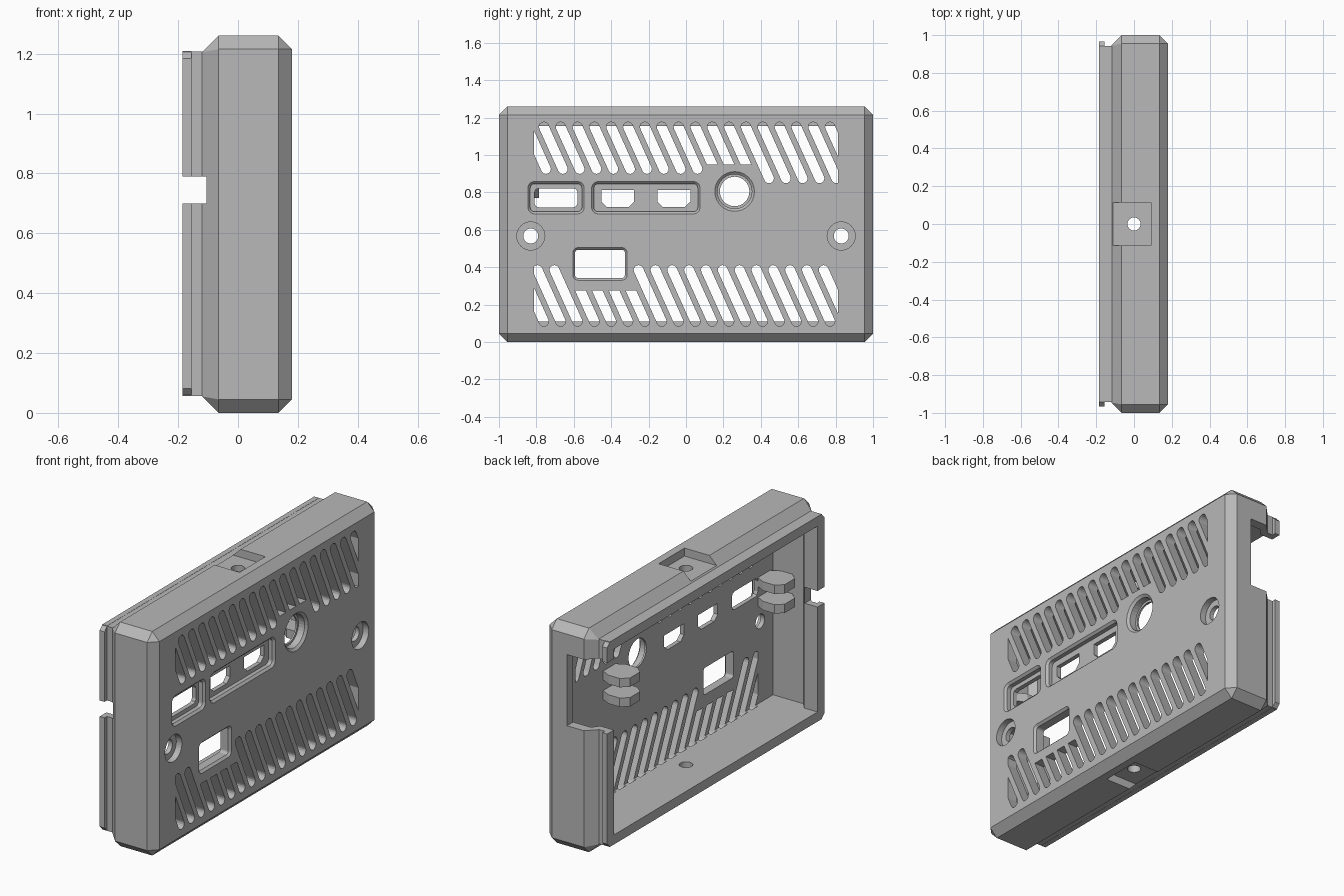
import bpy, bmesh, math
from mathutils import Matrix

if "Cube" in bpy.data.objects:
    bpy.data.objects.remove(bpy.data.objects["Cube"])

grey = bpy.data.materials.new("light_grey")
grey.use_nodes = True
grey.diffuse_color = (0.48, 0.48, 0.48, 1)
grey.node_tree.nodes["Principled BSDF"].inputs["Base Color"].default_value = grey.diffuse_color

H = 1.26          # height of the case
OUT = 0.18        # outer face of the panel
INNER = 0.12      # inner face of the panel


def finish(name, bm):
    bmesh.ops.remove_doubles(bm, verts=bm.verts, dist=1e-5)
    bmesh.ops.recalc_face_normals(bm, faces=bm.faces)
    mesh = bpy.data.meshes.new(name)
    bm.to_mesh(mesh)
    bm.free()
    mesh.materials.append(grey)
    ob = bpy.data.objects.new(name, mesh)
    bpy.context.scene.collection.objects.link(ob)
    return ob


def add_loft(bm, rings):
    """Skin a list of (x, [(y, z), ...]) outlines into a closed solid."""
    loops = [[bm.verts.new((x, y, z)) for y, z in pts] for x, pts in rings]
    n = len(loops[0])
    for a, b in zip(loops, loops[1:]):
        for i in range(n):
            j = (i + 1) % n
            bm.faces.new((a[i], a[j], b[j], b[i]))
    bm.faces.new(loops[0])
    bm.faces.new(loops[-1])


def loft(name, *rings):
    bm = bmesh.new()
    add_loft(bm, rings)
    return finish(name, bm)


def rect(y0, y1, z0, z1, c=0.0, seg=1):
    """Rectangle with cut (seg=1) or rounded corners."""
    pts = []
    for k, (y, z) in enumerate([(y1 - c, z1 - c), (y0 + c, z1 - c),
                                (y0 + c, z0 + c), (y1 - c, z0 + c)]):
        for s in range(seg + 1):
            a = math.pi / 2 * (k + s / seg)
            pts.append((y + c * math.cos(a), z + c * math.sin(a)))
    return pts


def box(name, x0, x1, y0, y1, z0, z1):
    bm = bmesh.new()
    bmesh.ops.create_cube(bm, size=1)
    for v in bm.verts:
        v.co = ((x0, x1)[v.co.x > 0], (y0, y1)[v.co.y > 0], (z0, z1)[v.co.z > 0])
    return finish(name, bm)


def circle(y, z, r):
    return [(y + r * math.cos(math.tau * i / 32), z + r * math.sin(math.tau * i / 32))
            for i in range(32)]


def clip(pts, axis, limit, sign):
    """Keep the part of a convex outline where sign * coordinate < sign * limit."""
    out = []
    for p, q in zip(pts, pts[1:] + pts[:1]):
        dp, dq = sign * (limit - p[axis]), sign * (limit - q[axis])
        if dp >= 0:
            out.append(p)
        if dp * dq < 0:
            t = dp / (dp - dq)
            out.append((p[0] + t * (q[0] - p[0]), p[1] + t * (q[1] - p[1])))
    return out


def slot(y_top, z_top, y_bot, z_bot, r=0.026):
    """Slanted slot outline with round ends."""
    start = math.atan2(z_top - z_bot, y_top - y_bot) - math.pi / 2
    pts = []
    for y, z, a0 in ((y_top, z_top, start), (y_bot, z_bot, start + math.pi)):
        pts += [(y + r * math.cos(a0 + math.pi * i / 8), z + r * math.sin(a0 + math.pi * i / 8))
                for i in range(9)]
    return pts


# Shell: chamfered block, rim lip and snap ridge
shell = loft("case_shell",
             (OUT, rect(-.955, .955, .045, H - .045)),
             (.135, rect(-1, 1, 0, H, .045)),
             (-.065, rect(-1, 1, 0, H, .045)),
             (-.12, rect(-.945, .945, .055, H - .055)))
lip = loft("rim_lip", (-.05, rect(-.943, .943, .057, H - .052)),
           (-.185, rect(-.943, .943, .057, H - .052)))
ridge = loft("snap_ridge", (-.155, rect(-.965, .965, .056, H - .051, .025)),
             (-.185, rect(-.965, .965, .056, H - .051, .025)))

cutters = []
# Hollow inside, a little wider behind the lip
cutters.append(loft("cavity", (INNER, rect(-.945, .945, .11, H - .105)),
                    (-.07, rect(-.945, .945, .11, H - .105)),
                    (-.1, rect(-.905, .905, .11, H - .105)),
                    (-.3, rect(-.905, .905, .11, H - .105))))
# End wall openings
cutters.append(box("board_slot", -.3, -.105, -1.1, -.8, .70, .79))
cutters.append(box("side_notch", -.3, .04, .8, 1.1, .70, 1.10))

# Screw pockets in the top and bottom walls
cutters.append(box("top_pocket", -.3, .09, -.115, .115, H - .045, 1.5))
cutters.append(box("bottom_pocket", -.3, .09, -.115, .115, -.2, .045))
bm = bmesh.new()
bmesh.ops.create_cone(bm, cap_ends=True, segments=32, radius1=.035, radius2=.035, depth=3,
                      matrix=Matrix.Translation((0, 0, H / 2)))
cutters.append(finish("vertical_screw_hole", bm))

# Slanted vents
bm = bmesh.new()
PITCH, LEAN = .09, .45
for k in range(-1, 19):
    y = -.76 + PITCH * k
    outlines = []
    if k < 18:
        z_end = .925 if k < 9 else .875
        pts = slot(y, 1.15, y + LEAN * (1.15 - z_end), z_end)
        outlines.append(clip(pts, 1, .95, -1) if 9 <= k <= 11 else pts)
    if k >= 0:
        pts = slot(y - LEAN * .275, .385, y, .11)
        outlines.append(clip(pts, 1, .275, 1) if 3 <= k <= 6 else pts)
    for pts in outlines:
        pts = clip(clip(pts, 0, -.812, -1), 0, .812, 1)
        if len(pts) > 2:
            add_loft(bm, [(INNER - .015, pts), (.3, pts)])
cutters.append(finish("vents", bm))


def recess(name, floor, y0, y1, z0, z1, r=.035, lip=.012):
    """Rounded pocket with a small chamfer at the outer face."""
    inner = rect(y0 + lip, y1 - lip, z0 + lip, z1 - lip, r - lip, 5)
    outer = rect(y0, y1, z0, z1, r, 5)
    cutters.append(loft(name, (floor, inner), (OUT - lip, inner), (OUT, outer), (.3, outer)))


def through(name, pts):
    cutters.append(loft(name, (INNER - .03, pts), (.3, pts)))


# Connector openings
recess("power_recess", .145, -.845, -.545, .685, .858)
through("power_hole", rect(-.81, -.58, .72, .822, .022, 2))
recess("video_recess", .145, -.505, .075, .685, .858)
for y in (-.365, -.065):
    through("video_hole", [(y - .088, .812), (y - .088, .75), (y - .058, .722),
                           (y + .058, .722), (y + .088, .75), (y + .088, .812)])
recess("card_window", INNER - .03, -.605, -.315, .33, .505, .028)
cutters.append(loft("audio_hole", (INNER - .03, circle(.26, .805, .079)),
                    (.13, circle(.26, .805, .079)), (.13, circle(.26, .805, .092)),
                    (OUT - .012, circle(.26, .805, .092)),
                    (OUT, circle(.26, .805, .106)), (.3, circle(.26, .805, .106))))

# Counterbored screw holes
for y in (-.83, .83):
    cutters.append(loft("screw_hole", (INNER - .03, circle(y, .567, .04)),
                        (.145, circle(y, .567, .04)), (.145, circle(y, .567, .075)),
                        (.3, circle(y, .567, .075))))

# Combine the solids, cut the openings, then drop the helpers
for ob, op in [(lip, 'UNION'), (ridge, 'UNION')] + [(c, 'DIFFERENCE') for c in cutters]:
    ob.hide_render = True
    mod = shell.modifiers.new(ob.name, 'BOOLEAN')
    mod.operation, mod.object, mod.solver = op, ob, 'EXACT'
bpy.context.view_layer.update()
result = bpy.data.meshes.new_from_object(shell.evaluated_get(bpy.context.evaluated_depsgraph_get()))
shell.modifiers.clear()
shell.data = result
for ob in [lip, ridge] + cutters:
    bpy.data.objects.remove(ob)

# Board clips: pairs of shelves with cut corners
for side, y in (("front", -.865), ("back", .51)):
    for level, z in (("lower", .66), ("upper", .77)):
        bm = bmesh.new()
        base = [(INNER + .01, y - .05), (.07, y - .08), (0, y - .08), (-.04, y - .045),
                (-.04, y + .045), (0, y + .08), (.07, y + .08), (INNER + .01, y + .05)]
        face = bm.faces.new([bm.verts.new((px, py, z)) for px, py in base])
        top = bmesh.ops.extrude_face_region(bm, geom=[face])["geom"]
        bmesh.ops.translate(bm, vec=(0, 0, .05),
                            verts=[g for g in top if isinstance(g, bmesh.types.BMVert)])
        finish(f"{side}_{level}_board_clip", bm)
